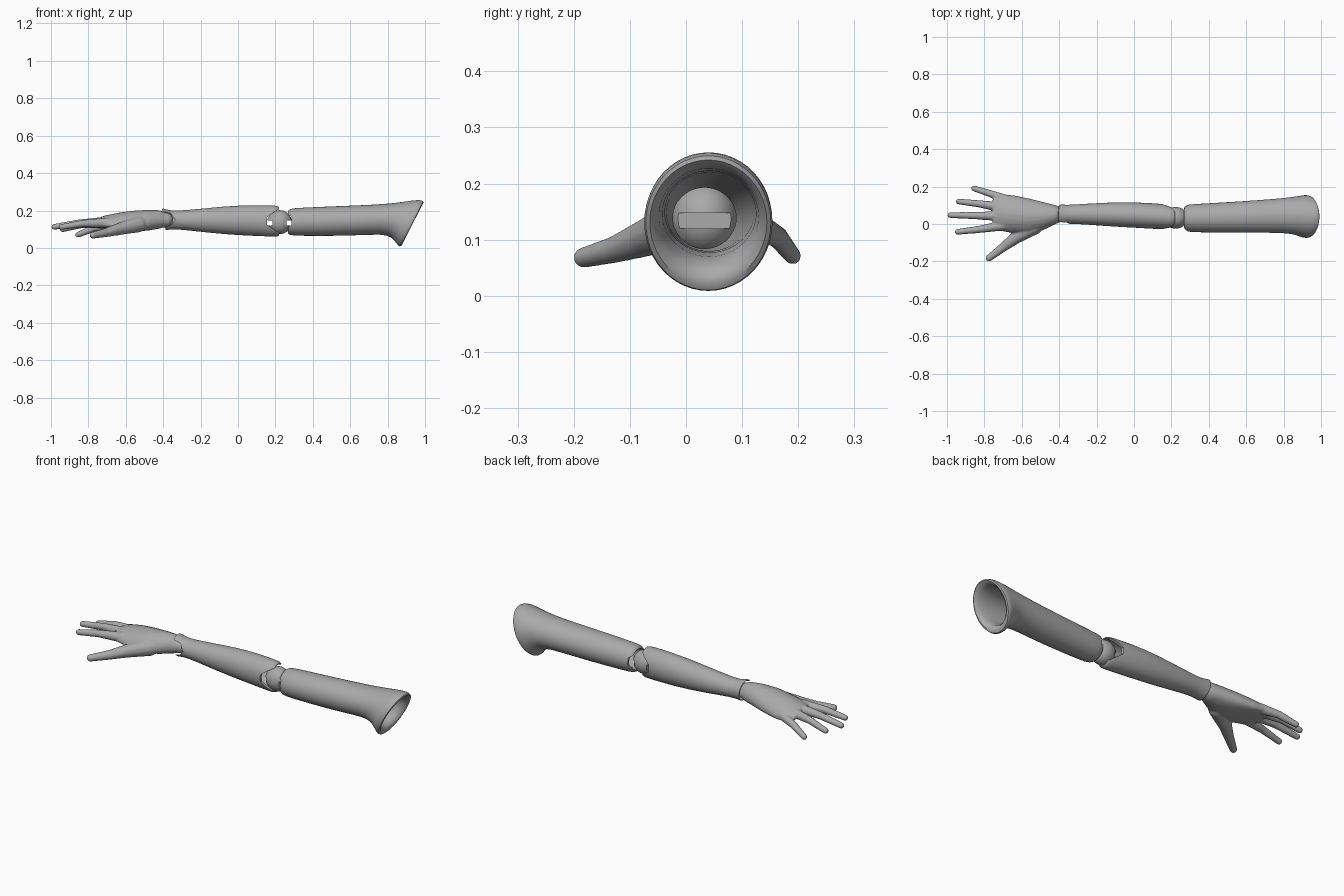
import bpy, bmesh, math
from mathutils import Vector, Matrix

if "Cube" in bpy.data.objects:
    bpy.data.objects.remove(bpy.data.objects["Cube"])

grey = bpy.data.materials.new("plain_grey")
grey.diffuse_color = (0.4, 0.4, 0.4, 1)
grey.use_nodes = True
grey.node_tree.nodes["Principled BSDF"].inputs["Base Color"].default_value = grey.diffuse_color


def add_object(name, bm):
    bmesh.ops.recalc_face_normals(bm, faces=bm.faces)
    mesh = bpy.data.meshes.new(name)
    bm.to_mesh(mesh)
    bm.free()
    obj = bpy.data.objects.new(name, mesh)
    bpy.context.collection.objects.link(obj)
    mesh.materials.append(grey)
    return obj


def loft(bm, stations, closed, n=24):
    """Oval rings (x_bottom, x_top, y0, y1, z0, z1); closed joins last ring to first."""
    rings = []
    for xb, xt, y0, y1, z0, z1 in stations:
        ring = []
        for i in range(n):
            a = 2 * math.pi * i / n
            c, s = math.cos(a), math.sin(a)
            ring.append(bm.verts.new(((xb + xt) / 2 + (xt - xb) / 2 * s,
                                      (y0 + y1) / 2 + (y1 - y0) / 2 * c,
                                      (z0 + z1) / 2 + (z1 - z0) / 2 * s)))
        rings.append(ring)
    pairs = list(zip(rings, rings[1:]))
    if closed:
        pairs.append((rings[-1], rings[0]))
    else:
        bm.faces.new(rings[0])
        bm.faces.new(rings[-1])
    for a, b in pairs:
        for i in range(n):
            j = (i + 1) % n
            bm.faces.new((a[i], a[j], b[j], b[i]))


def prism(name, outline, y0, y1):
    """Cutter with an xz outline, running along y."""
    bm = bmesh.new()
    a, b = ([bm.verts.new((x, y, z)) for x, z in outline] for y in (y0, y1))
    bm.faces.new(a)
    bm.faces.new(b)
    for i in range(len(a)):
        j = (i + 1) % len(a)
        bm.faces.new((a[i], a[j], b[j], b[i]))
    obj = add_object(name, bm)
    obj.hide_render = True
    return obj


def finish(obj, cutters=(), subdivide=0):
    """Subdivide, cut, bake the modifiers and shade smooth with sharp cut edges."""
    if subdivide:
        obj.modifiers.new("round", 'SUBSURF').levels = subdivide
    for c in cutters:
        m = obj.modifiers.new("cut", 'BOOLEAN')
        m.operation, m.solver, m.object = 'DIFFERENCE', 'EXACT', c
    deps = bpy.context.evaluated_depsgraph_get()
    deps.update()
    mesh = bpy.data.meshes.new_from_object(obj.evaluated_get(deps))
    obj.modifiers.clear()
    obj.data = mesh
    mesh.name = obj.name
    for c in cutters:
        bpy.data.objects.remove(c)
    bpy.ops.object.select_all(action='DESELECT')
    obj.select_set(True)
    bpy.context.view_layer.objects.active = obj
    bpy.ops.object.shade_smooth_by_angle(angle=math.radians(40))


# Upper arm: hollow sleeve with a slanted, flared shoulder opening
bm = bmesh.new()
loft(bm, [
    (.265, .265, -.024, .092, .08, .196),
    (.276, .276, -.041, .104, .067, .211),
    (.32, .32, -.045, .107, .064, .215),
    (.55, .55, -.048, .120, .063, .225),
    (.72, .74, -.047, .133, .071, .232),
    (.80, .85, -.050, .142, .070, .242),
    (.835, .92, -.062, .150, .042, .253),
    (.855, .965, -.077, .156, .010, .259),
    (.872, .997, -.076, .156, .002, .253),
    (.887, .990, -.056, .135, .034, .234),
    (.85, .94, -.042, .125, .075, .222),
    (.70, .72, -.035, .120, .080, .219),
    (.32, .32, -.030, .094, .078, .201),
    (.272, .272, -.022, .088, .086, .191)], True)
upper = add_object("upper_arm", bm)
finish(upper, [prism("upper_notch", [(.25, .185), (.25, .105), (.285, .122), (.285, .168)], -.2, .2)], 1)

# Forearm: hollow sleeve, notched on both sides at the elbow and once at the wrist
bm = bmesh.new()
loft(bm, [
    (.223, .223, -.022, .091, .068, .218),
    (.212, .212, -.030, .100, .058, .227),
    (.16, .16, -.030, .108, .061, .229),
    (0, 0, -.020, .118, .067, .229),
    (-.15, -.15, -.012, .115, .080, .215),
    (-.28, -.28, -.001, .107, .095, .202),
    (-.35, -.36, .001, .102, .101, .198),
    (-.385, -.40, -.006, .105, .094, .213),
    (-.390, -.41, -.003, .102, .097, .210),
    (-.380, -.395, .005, .096, .104, .200),
    (-.33, -.33, .015, .092, .112, .184),
    (0, 0, -.006, .104, .082, .213),
    (.17, .17, -.017, .093, .075, .214),
    (.215, .215, -.016, .086, .076, .210)], True)
forearm = add_object("forearm", bm)
finish(forearm, [
    prism("elbow_notch", [(.25, .213), (.215, .205), (.175, .18), (.155, .163),
                          (.155, .125), (.175, .11), (.215, .083), (.25, .075)], -.2, .2),
    prism("wrist_notch", [(-.45, .205), (-.36, .185), (-.335, .15), (-.36, .122), (-.45, .1)], -.2, .025)], 1)

# Elbow ball with a cord slot in each end
bm = bmesh.new()
bmesh.ops.create_uvsphere(bm, u_segments=32, v_segments=20, radius=1,
                          matrix=Matrix.Translation((.222, .033, .138)) @ Matrix.Diagonal((.066, .058, .064, 1)))
ball = add_object("elbow_ball", bm)
finish(ball, [prism("slot_%d" % i, [(a, .12), (b, .12), (b, .148), (a, .148)], -.2, .2)
              for i, (a, b) in enumerate([(.1, .185), (.26, .34)])])

# Hand: palm and digits blended into one skin
bm = bmesh.new()
loft(bm, [
    (-.36, -.36, .025, .080, .123, .178),
    (-.42, -.42, -.001, .101, .103, .202),
    (-.48, -.48, -.030, .116, .093, .204),
    (-.56, -.56, -.056, .136, .087, .199),
    (-.64, -.64, -.050, .153, .094, .188),
    (-.71, -.71, -.038, .160, .106, .174),
    (-.755, -.755, -.026, .138, .117, .158)], False)
for v in bm.verts:  # arched back of the hand
    v.co.z -= 2.2 * (v.co.y - .045) ** 2


def digit(points):
    """Tapering rounded finger through points (x, y, z, radius)."""
    for p, q in zip(points, points[1:]):
        p, q = Vector(p), Vector(q)
        steps = max(2, int((q - p).length / .008))
        for i in range(steps + 1):
            x, y, z, r = p.lerp(q, i / steps)
            bmesh.ops.create_icosphere(bm, subdivisions=2, radius=r,
                                       matrix=Matrix.Translation((x, y, z)))


digit([(-.68, .130, .122, .026), (-.77, .163, .105, .020), (-.855, .190, .071, .016)])
digit([(-.70, .088, .135, .028), (-.83, .108, .126, .020), (-.937, .120, .100, .016)])
digit([(-.72, .042, .138, .028), (-.85, .045, .133, .020), (-.982, .047, .113, .016)])
digit([(-.70, -.008, .135, .028), (-.83, -.029, .130, .020), (-.943, -.042, .112, .016)])
digit([(-.53, -.012, .128, .045), (-.63, -.072, .103, .034),
       (-.70, -.125, .083, .025), (-.775, -.182, .068, .019)])
digit([(-.385, .052, .150, .040), (-.40, .052, .150, .042)])  # wrist ball
hand = add_object("hand", bm)
remesh = hand.modifiers.new("skin", 'REMESH')
remesh.mode, remesh.voxel_size, remesh.use_smooth_shade = 'VOXEL', .0045, True
smooth = hand.modifiers.new("soften", 'SMOOTH')
smooth.factor, smooth.iterations = .5, 6
finish(hand)
